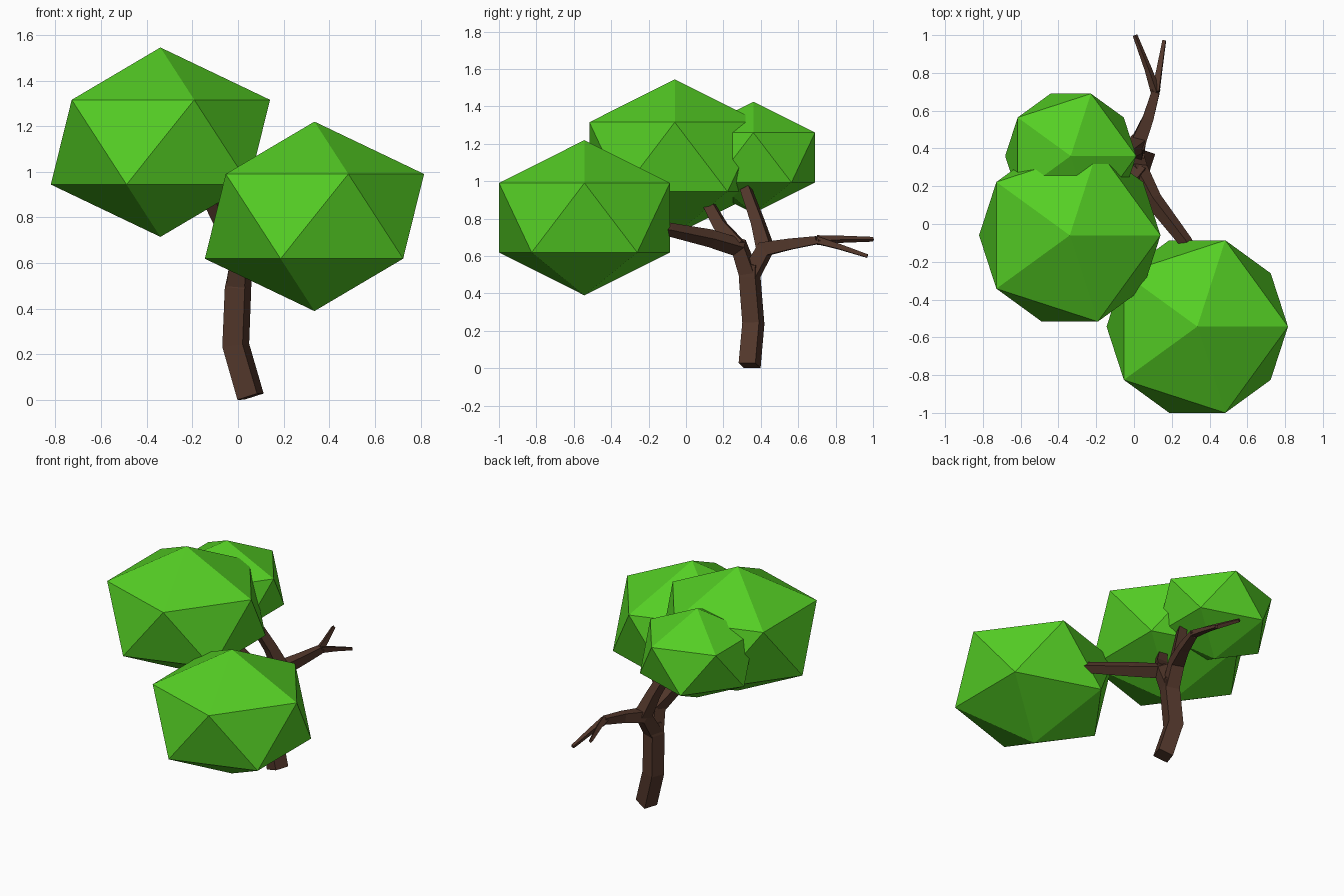
import bpy
import bmesh
import math
from mathutils import Vector

cube = bpy.data.objects.get("Cube")
if cube:
    bpy.data.objects.remove(cube, do_unlink=True)


def make_material(name, rgb):
    mat = bpy.data.materials.new(name)
    mat.use_nodes = True
    color = (*rgb, 1.0)
    mat.diffuse_color = color
    mat.node_tree.nodes["Principled BSDF"].inputs["Base Color"].default_value = color
    return mat


bark = make_material("bark_brown", (0.085, 0.038, 0.024))
leaf = make_material("leaf_green", (0.09, 0.62, 0.018))


def finish(bm, name, mat):
    bmesh.ops.recalc_face_normals(bm, faces=bm.faces)
    mesh = bpy.data.meshes.new(name)
    bm.to_mesh(mesh)
    bm.free()
    mesh.materials.append(mat)
    obj = bpy.data.objects.new(name, mesh)
    bpy.context.collection.objects.link(obj)
    return obj


def limb(name, path, widths):
    """Four-sided tapering tube along a path; widths are the section sides."""
    points = [Vector(p) for p in path]
    last = len(points) - 1
    bm = bmesh.new()
    rings = []
    for i, (point, width) in enumerate(zip(points, widths)):
        tangent = Vector()
        if i > 0:
            tangent += (point - points[i - 1]).normalized()
        if i < last:
            tangent += (points[i + 1] - point).normalized()
        turn = Vector((0, 0, 1)).rotation_difference(tangent.normalized())
        radius = width * math.sqrt(0.5)
        ring = []
        for k in range(4):
            a = math.radians(27 + 90 * k)
            corner = Vector((math.cos(a), math.sin(a), 0)) * radius
            ring.append(bm.verts.new(point + turn @ corner))
        rings.append(ring)
    for low, high in zip(rings, rings[1:]):
        for k in range(4):
            n = (k + 1) % 4
            bm.faces.new((low[k], low[n], high[n], high[k]))
    bm.faces.new(rings[0][::-1])
    bm.faces.new(rings[-1])
    return finish(bm, name, bark)


def crown(name, center, radius, height):
    """Flattened twenty-sided clump of leaves."""
    bm = bmesh.new()
    bmesh.ops.create_icosphere(bm, subdivisions=1, radius=1)
    bmesh.ops.scale(bm, vec=(radius, radius, height), verts=bm.verts)
    bmesh.ops.translate(bm, vec=center, verts=bm.verts)
    return finish(bm, name, leaf)


# Trunk and its two forks
fork = (0.0, 0.34, 0.49)
front_fork = (0.02, 0.285, 0.645)
back_fork = (0.02, 0.425, 0.64)
limb("trunk", [(0.055, 0.34, 0.015), (-0.01, 0.36, 0.24), fork, (0.01, 0.345, 0.56)],
     [0.094, 0.094, 0.092, 0.08])

# Limbs that carry the crowns
limb("front_limb", [fork, front_fork, (0.10, 0.13, 0.695), (0.27, -0.09, 0.742), (0.32, -0.17, 0.755)],
     [0.085, 0.08, 0.068, 0.052, 0.048])
limb("middle_limb", [front_fork, (-0.055, 0.185, 0.76), (-0.115, 0.125, 0.87)],
     [0.08, 0.065, 0.055])
limb("rear_limb", [back_fork, (-0.03, 0.385, 0.78), (-0.11, 0.32, 0.96)],
     [0.08, 0.062, 0.052])

# Bare branch with two twigs
split = (0.115, 0.70, 0.685)
limb("bare_branch", [fork, back_fork, (0.075, 0.56, 0.665), split],
     [0.085, 0.08, 0.058, 0.042])
limb("upper_twig", [split, (0.075, 0.82, 0.69), (0.005, 1.0, 0.69)], [0.038, 0.028, 0.018])
limb("lower_twig", [split, (0.135, 0.82, 0.65), (0.16, 0.97, 0.6)], [0.038, 0.028, 0.018])

# Leaf crowns
crown("main_crown", (-0.34, -0.06, 1.13), 0.537, 0.415)
crown("front_crown", (0.335, -0.543, 0.805), 0.537, 0.415)
crown("rear_crown", (-0.335, 0.36, 1.127), 0.388, 0.298)
